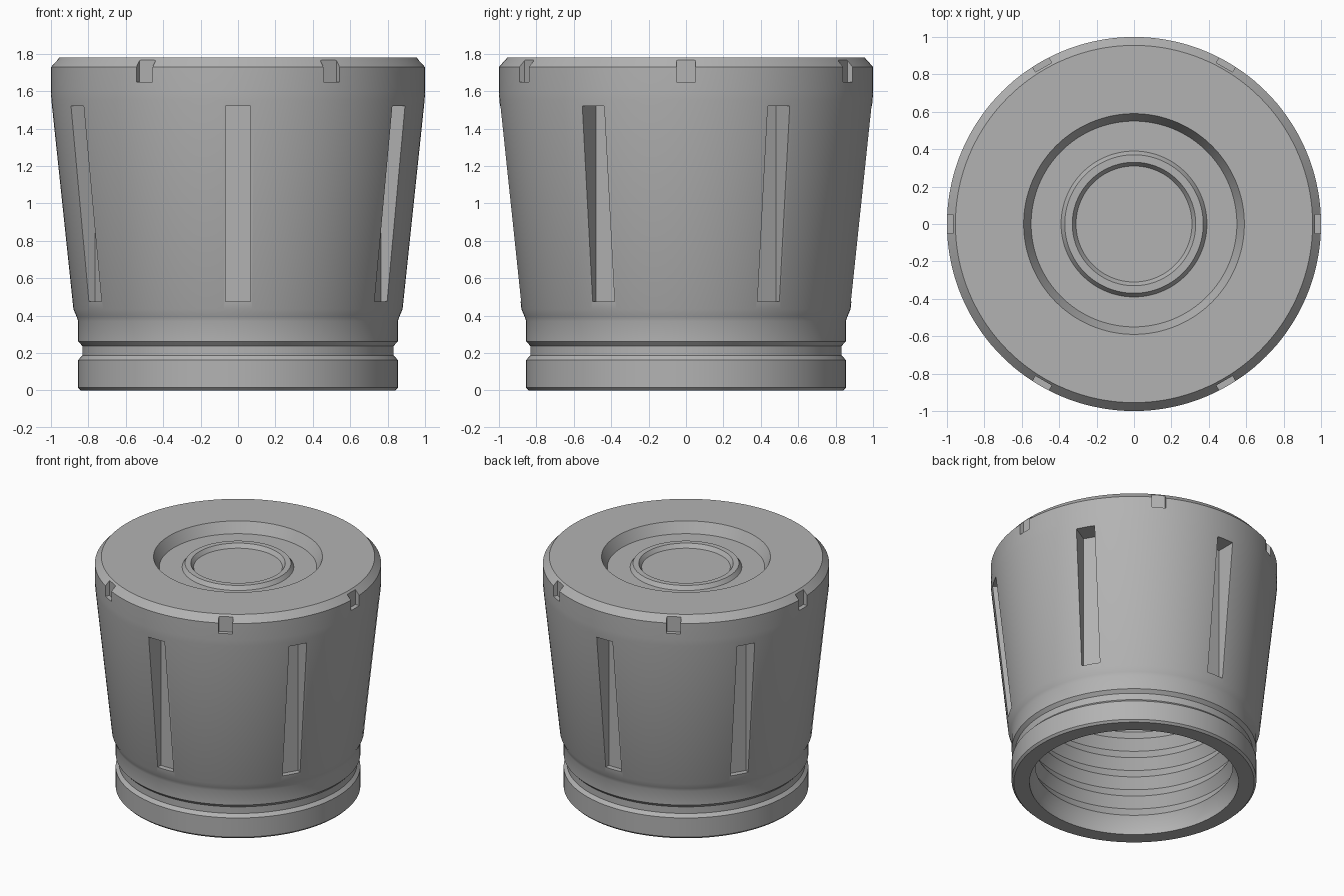
import bpy, bmesh, math
from mathutils import Matrix

if "Cube" in bpy.data.objects:
    bpy.data.objects.remove(bpy.data.objects["Cube"])

SEG = 144
gray = bpy.data.materials.new("plain gray")
gray.diffuse_color = (0.45, 0.45, 0.45, 1)
gray.use_nodes = True
gray.node_tree.nodes["Principled BSDF"].inputs["Base Color"].default_value = gray.diffuse_color


def make_object(name, bm):
    bmesh.ops.recalc_face_normals(bm, faces=bm.faces)
    mesh = bpy.data.meshes.new(name)
    bm.to_mesh(mesh)
    bm.free()
    mesh.materials.append(gray)
    obj = bpy.data.objects.new(name, mesh)
    bpy.context.collection.objects.link(obj)
    return obj


def lathe(name, profile):
    """Revolve (radius, height) points that start and end on the axis."""
    bm = bmesh.new()
    rings = []
    for r, z in profile:
        if r == 0:
            rings.append([bm.verts.new((0, 0, z))] * SEG)
        else:
            rings.append([bm.verts.new((r * math.cos(math.tau * i / SEG),
                                        r * math.sin(math.tau * i / SEG), z))
                          for i in range(SEG)])
    for a, b in zip(rings, rings[1:]):
        for i in range(SEG):
            j = (i + 1) % SEG
            bm.faces.new(dict.fromkeys((a[i], a[j], b[j], b[i])))
    return make_object(name, bm)


def radial_cutters(name, start, r0, r1, width, z0, z1):
    """Six boxes spaced evenly around the axis."""
    bm = bmesh.new()
    for k in range(6):
        m = (Matrix.Rotation(math.radians(start + 60 * k), 4, 'Z')
             @ Matrix.Translation(((r0 + r1) / 2, 0, (z0 + z1) / 2))
             @ Matrix.Diagonal((r1 - r0, width, z1 - z0, 1)))
        bmesh.ops.create_cube(bm, size=1, matrix=m)
    obj = make_object(name, bm)
    obj.hide_render = True
    return obj


# Outer wall: foot, groove, tapered body, chamfered rim
outer = [(0.84, 0), (0.855, 0.015), (0.855, 0.163), (0.832, 0.187),
         (0.832, 0.238), (0.855, 0.262), (0.855, 0.37), (0.863, 0.395),
         (0.88, 0.435), (0.998, 1.555), (1.0, 1.6), (1.0, 1.73), (0.955, 1.78)]
# Top recess with a small raised ring
top = [(0.59, 1.78), (0.55, 1.70), (0.39, 1.70), (0.37, 1.73),
       (0.33, 1.73), (0.31, 1.70), (0, 1.70)]
# Threaded bore, listed from the ceiling down
bore = [(0, 1.55), (0.735, 1.55)]
for k in reversed(range(9)):
    z = 0.132 + 0.155 * k
    bore += [(0.735, z + 0.0775), (0.69, z)]
bore += [(0.73, 0.055), (0.73, 0)]

cap = lathe("threaded_cap", bore + outer + top)

# Long side slots and small rim notches
cutters = [radial_cutters("slot_cutter", 30, 0.844, 1.2, 0.135, 0.475, 1.52),
           radial_cutters("notch_cutter", 0, 0.967, 1.2, 0.10, 1.65, 1.9)]
bpy.context.view_layer.objects.active = cap
cap.select_set(True)
for c in cutters:
    mod = cap.modifiers.new("cut", 'BOOLEAN')
    mod.object = c
    mod.operation = 'DIFFERENCE'
    mod.solver = 'EXACT'
    bpy.ops.object.modifier_apply(modifier=mod.name)
    bpy.data.objects.remove(c)
bpy.ops.object.shade_smooth_by_angle(angle=math.radians(28))
